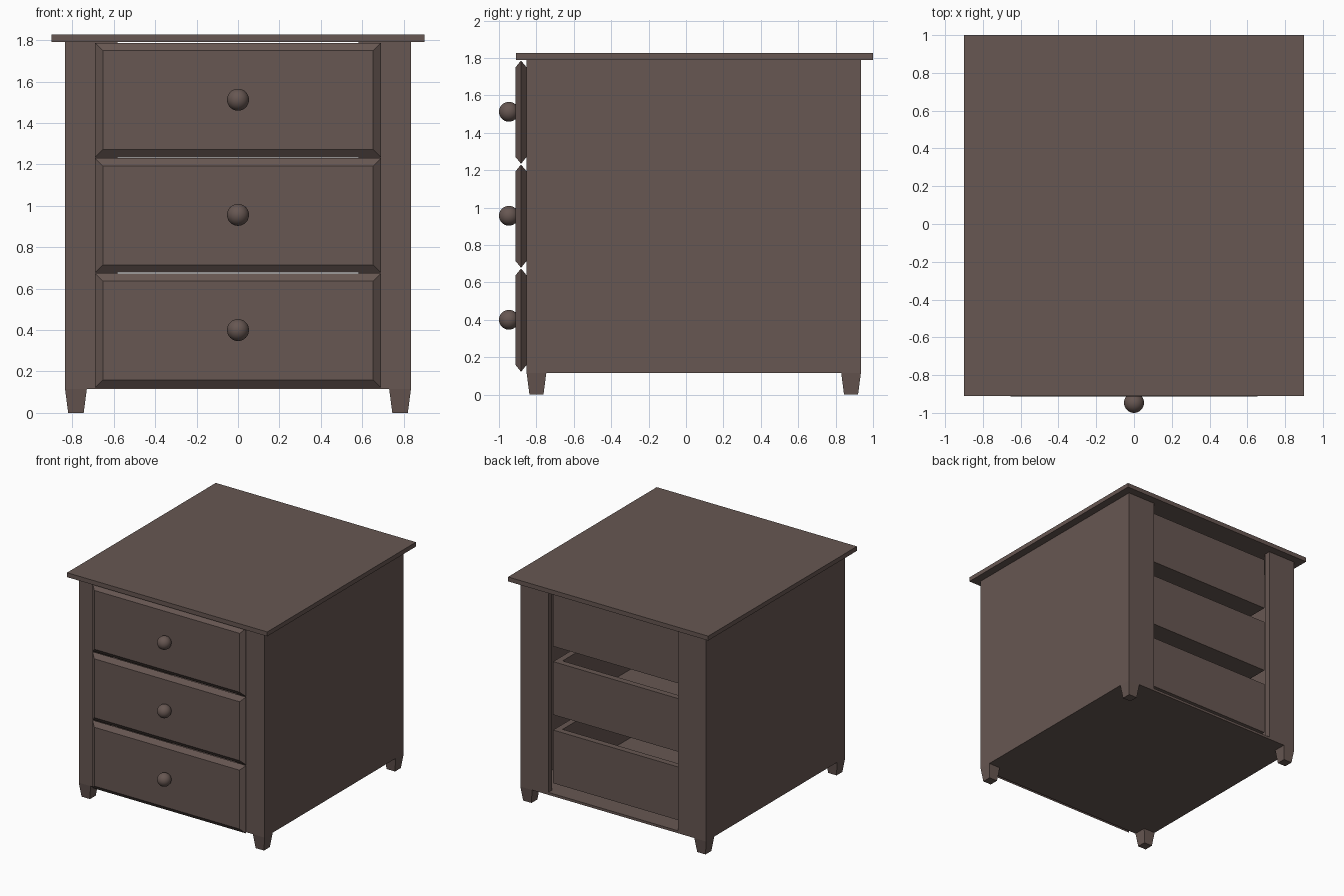
import bpy, bmesh

if "Cube" in bpy.data.objects:
    bpy.data.objects.remove(bpy.data.objects["Cube"])

wood = bpy.data.materials.new("dark_brown_wood")
wood.diffuse_color = (0.135, 0.095, 0.084, 1)
wood.use_nodes = True
wood.node_tree.nodes["Principled BSDF"].inputs["Base Color"].default_value = wood.diffuse_color


def finish(name, bm):
    bmesh.ops.recalc_face_normals(bm, faces=bm.faces)
    me = bpy.data.meshes.new(name)
    bm.to_mesh(me)
    bm.free()
    me.materials.append(wood)
    ob = bpy.data.objects.new(name, me)
    bpy.context.collection.objects.link(ob)
    return ob


def box(name, x0, x1, y0, y1, z0, z1):
    return loft(name, [[(x, y, z) for x, y in ((x0, y0), (x1, y0), (x1, y1), (x0, y1))]
                       for z in (z0, z1)])


def loft(name, rings):
    """Join four-sided rings into a closed solid."""
    bm = bmesh.new()
    vs = [[bm.verts.new(p) for p in r] for r in rings]
    for a, b in zip(vs, vs[1:]):
        for i in range(4):
            j = (i + 1) % 4
            bm.faces.new((a[i], a[j], b[j], b[i]))
    bm.faces.new(vs[0][::-1])
    bm.faces.new(vs[-1])
    return finish(name, bm)


W, F, B = 0.835, -0.852, 0.935      # cabinet half width, front, back
Z0, Z1 = 0.115, 1.79                # cabinet bottom and top
T, IN = 0.05, 0.583                 # panel thickness, opening half width

# Cabinet shell
box("top_board", -0.9, 0.9, -0.91, 1.0, Z1, 1.826)
box("bottom_board", -W + T, W - T, F, B, Z0, Z0 + 0.02)
for s, side in ((-1, "left"), (1, "right")):
    a, b = sorted((s * (W - T), s * W))
    box(side + "_side_panel", a, b, F, B, Z0, Z1)
    a, b = sorted((s * IN, s * (W - T)))
    box(side + "_front_stile", a, b, F, F + T, Z0, Z1)
    box(side + "_back_stile", a, b, B - T, B, Z0, Z1)
    # Tapered legs
    for cy, end in ((F + 0.0525, "front"), (B - 0.0525, "back")):
        cx = s * (W - 0.0525)
        loft(f"{end}_{side}_leg",
             [[(cx + u * h, cy + v * h, z) for u, v in ((-1, -1), (1, -1), (1, 1), (-1, 1))]
              for z, h in ((0, 0.0375), (Z0, 0.0525))])

# Drawers: bevelled front, open box and round knob
for k in range(3):
    c = 0.398 + 0.556 * k
    n = f"drawer_{k + 1}_"
    loft(n + "front",
         [[(u * (0.69 - d), y, c + v * (0.276 - d)) for u, v in ((-1, -1), (1, -1), (1, 1), (-1, 1))]
          for y, d in ((-0.912, 0.037), (-0.882, 0), (F, 0.037))])
    x, y1, lo, hi, t = 0.575, B - T, c - 0.205, c + 0.227, 0.05
    box(n + "floor", -x + t, x - t, F, y1 - t, lo, lo + 0.03)
    box(n + "left_wall", -x, -x + t, F, y1, lo, hi)
    box(n + "right_wall", x - t, x, F, y1, lo, hi)
    box(n + "back_wall", -x + t, x - t, y1 - t, y1, lo, hi)
    bm = bmesh.new()
    bmesh.ops.create_uvsphere(bm, u_segments=32, v_segments=16, radius=0.053)
    knob = finish(n + "knob", bm)
    knob.location = (0, -0.947, c + 0.002)
    for p in knob.data.polygons:
        p.use_smooth = True
